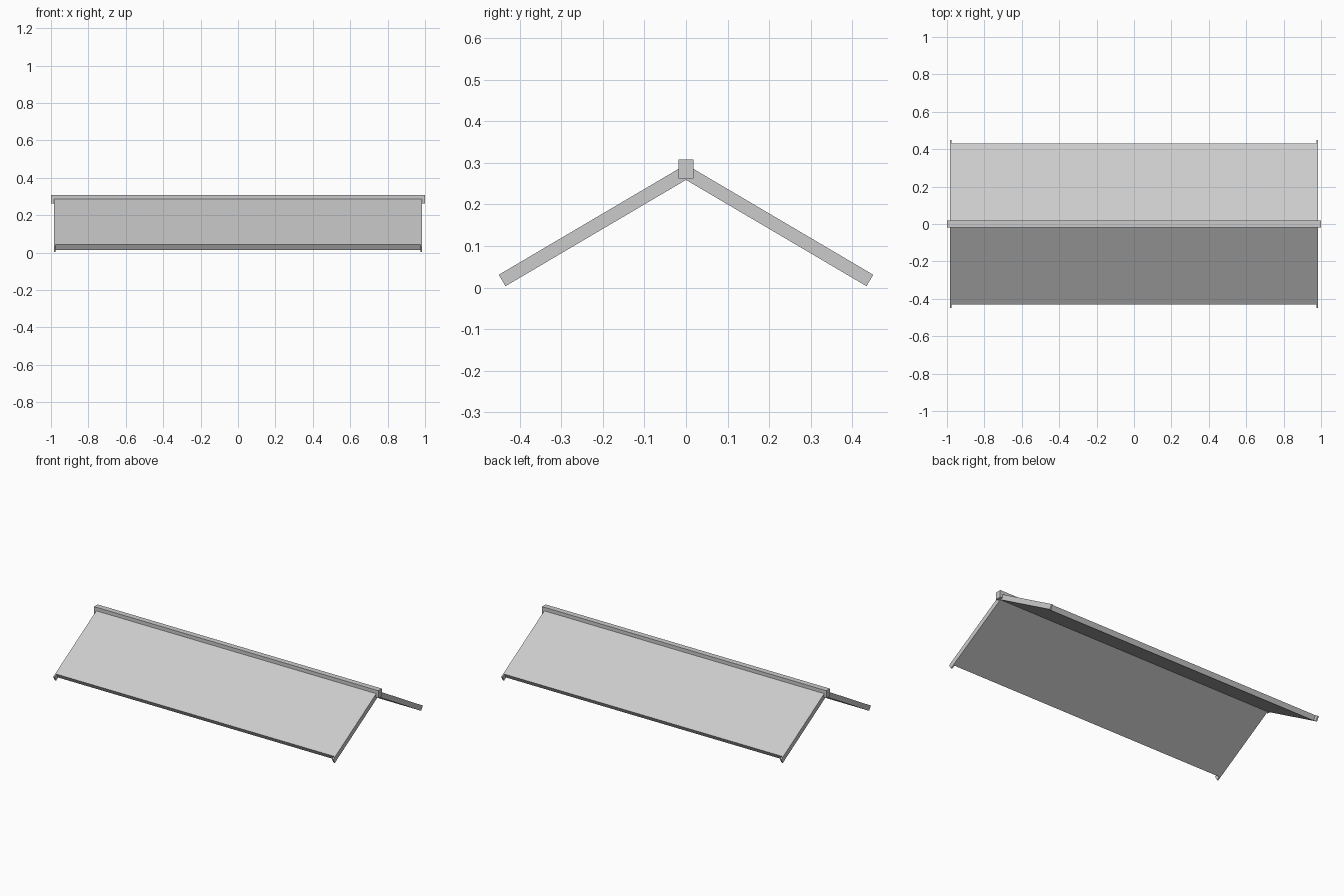
import bpy
import bmesh
from mathutils import Vector

cube = bpy.data.objects.get("Cube")
if cube:
    bpy.data.objects.remove(cube)

GREY = (0.6, 0.6, 0.6, 1.0)
grey = bpy.data.materials.new("light grey")
grey.use_nodes = True
grey.diffuse_color = GREY
grey.node_tree.nodes["Principled BSDF"].inputs["Base Color"].default_value = GREY

APEX, UNDER = 0.296, 0.259          # top and underside of the ridge line
DOWN = Vector((0.45, 0.031 - APEX)).normalized()
NORMAL = Vector((DOWN.y, -DOWN.x))  # from the top face into the slope


def prism(name, profile, x0, x1):
    """Extrude a (y, z) profile along x."""
    bm = bmesh.new()
    face = bm.faces.new([bm.verts.new((x0, y, z)) for y, z in profile])
    ext = bmesh.ops.extrude_face_region(bm, geom=[face])
    verts = [v for v in ext["geom"] if isinstance(v, bmesh.types.BMVert)]
    bmesh.ops.translate(bm, verts=verts, vec=(x1 - x0, 0, 0))
    bmesh.ops.recalc_face_normals(bm, faces=bm.faces)
    mesh = bpy.data.meshes.new(name)
    bm.to_mesh(mesh)
    bm.free()
    mesh.materials.append(grey)
    obj = bpy.data.objects.new(name, mesh)
    bpy.context.collection.objects.link(obj)
    return obj


def slope(side, reach):
    """Mitred slope section whose top edge ends at y = reach."""
    thick = (APEX - UNDER) * DOWN.x
    top = Vector((0, APEX)) + DOWN * (reach / DOWN.x)
    low = top + NORMAL * thick
    return [(side * y, z) for y, z in ((0, APEX), top, low, (0, UNDER))]


# Roof panels and the longer barge boards closing their ends
for side, label in ((-1, "front"), (1, "back")):
    prism(label + "_roof_panel", slope(side, 0.43), -0.975, 0.975)
    for end, hand in ((-1, "right"), (1, "left")):
        prism(f"{label}_{hand}_barge_board", slope(side, 0.45),
              end * 0.975, end * 0.984)

# Ridge beam along the top
W = 0.018
prism("ridge_beam", [(-W, 0.262), (W, 0.262), (W, 0.308), (-W, 0.308)], -1, 1)
